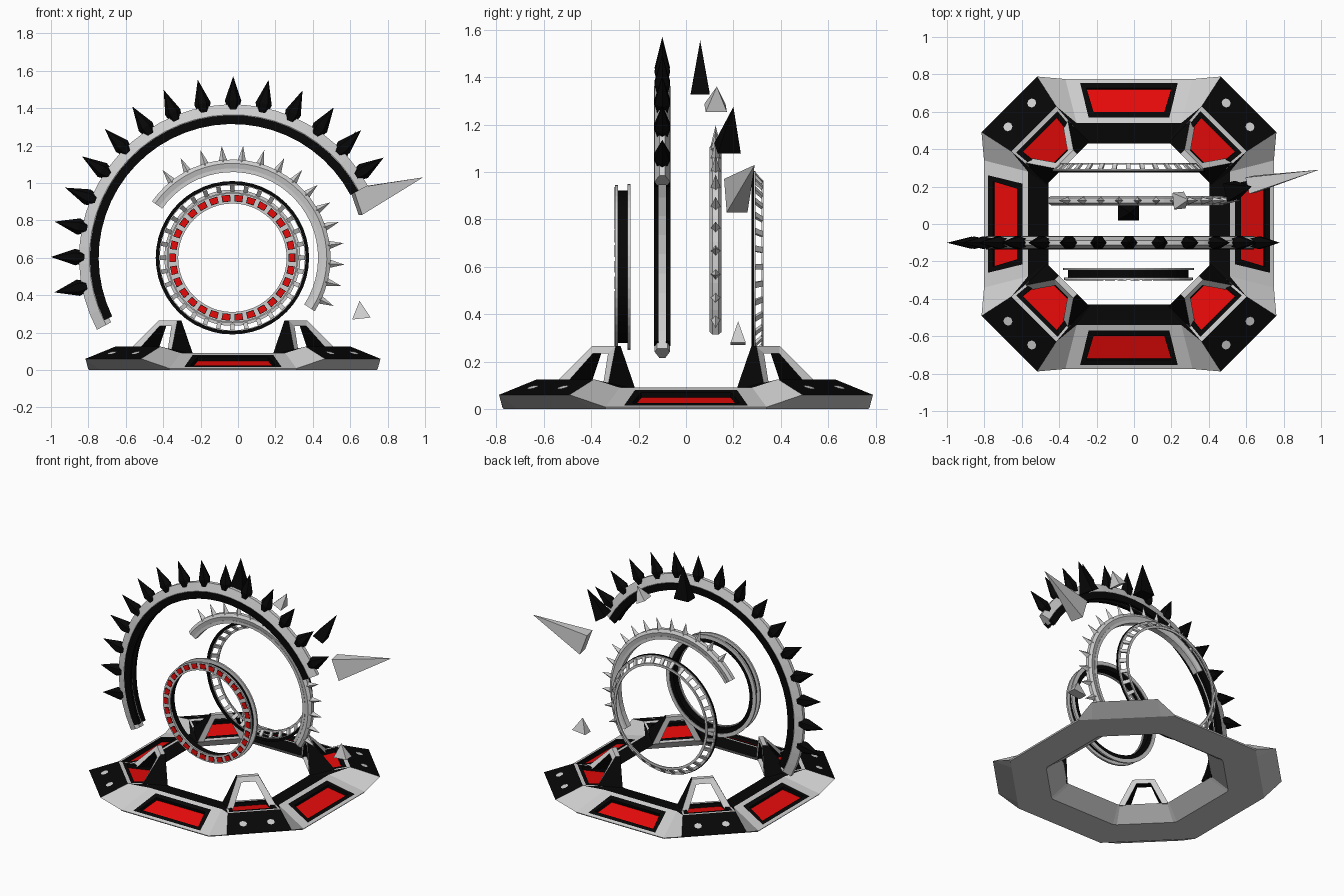
import bpy, bmesh, math
from mathutils import Vector

if "Cube" in bpy.data.objects:
    bpy.data.objects.remove(bpy.data.objects["Cube"])

CX, CZ = -0.03, 0.6          # shared axis of all rings


def mat(name, col):
    m = bpy.data.materials.new(name)
    m.diffuse_color = (*col, 1)
    m.use_nodes = True
    m.node_tree.nodes["Principled BSDF"].inputs["Base Color"].default_value = m.diffuse_color
    return m


GREY, BLACK, RED = 0, 1, 2
MATS = [mat("light_grey", (0.62, 0.62, 0.62)), mat("black", (0.002, 0.002, 0.002)),
        mat("red", (0.8, 0.003, 0.003))]


def finish(bm, name, fix=True):
    if fix:
        bmesh.ops.recalc_face_normals(bm, faces=bm.faces[:])
    me = bpy.data.meshes.new(name)
    bm.to_mesh(me)
    bm.free()
    for m in MATS:
        me.materials.append(m)
    ob = bpy.data.objects.new(name, me)
    bpy.context.collection.objects.link(ob)
    return ob


def polar(r, a, y):
    return Vector((CX + r * math.cos(a), y, CZ + r * math.sin(a)))


def lathe(name, profile, color, a0=0, a1=360, segs=48):
    """Sweep a closed (r, y) profile around the ring axis."""
    bm = bmesh.new()
    full = a1 - a0 >= 360
    rows = []
    for i in range(segs if full else segs + 1):
        a = math.radians(a0 + (a1 - a0) * i / segs)
        rows.append([bm.verts.new(polar(r, a, y)) for r, y in profile])
    n = len(profile)
    for i in range(segs):
        p, q = rows[i], rows[(i + 1) % len(rows)]
        for k in range(n):
            bm.faces.new((p[k], p[(k + 1) % n], q[(k + 1) % n], q[k]))
    if not full:
        bm.faces.new(rows[0])
        bm.faces.new(rows[-1])
    for f in bm.faces:
        f.material_index = color
    return finish(bm, name)


def rect(r0, r1, y0, y1):
    return [(r0, y0), (r1, y0), (r1, y1), (r0, y1)]


def blocks(name, profile, color, count, half_deg):
    """Short repeated swept blocks around the full ring."""
    bm = bmesh.new()
    for i in range(count):
        a = 2 * math.pi * i / count
        h = math.radians(half_deg)
        lo = [bm.verts.new(polar(r, a - h, y)) for r, y in profile]
        hi = [bm.verts.new(polar(r, a + h, y)) for r, y in profile]
        fs = [bm.faces.new(lo), bm.faces.new(hi)]
        for k in range(4):
            fs.append(bm.faces.new((lo[k], lo[(k + 1) % 4], hi[(k + 1) % 4], hi[k])))
        for f in fs:
            f.material_index = color
    return finish(bm, name)


def spikes(name, color, angles, y, levels, sides=6):
    """Faceted spikes pointing outward; levels are (radius, half width), then a tip."""
    bm = bmesh.new()
    for deg in angles:
        a = math.radians(deg)
        tang = Vector((-math.sin(a), 0, math.cos(a)))
        loops = []
        for r, w in levels[:-1]:
            c = polar(r, a, y)
            loops.append([bm.verts.new(c + tang * w * math.cos(t) + Vector((0, w * 0.85 * math.sin(t), 0)))
                          for t in (2 * math.pi * k / sides for k in range(sides))])
        tip = bm.verts.new(polar(levels[-1][0], a, y))
        bm.faces.new(loops[0])
        for k in range(sides):
            j = (k + 1) % sides
            for lo, hi in zip(loops, loops[1:]):
                bm.faces.new((lo[k], lo[j], hi[j], hi[k]))
            bm.faces.new((loops[-1][k], loops[-1][j], tip))
    for f in bm.faces:
        f.material_index = color
    return finish(bm, name)


def shard(name, color, base, tip, w, d):
    base, tip = Vector(base), Vector(tip)
    q = (tip - base).to_track_quat('Z', 'Y')
    bm = bmesh.new()
    b = [bm.verts.new(base + q @ Vector((sx * w, sy * d, 0)))
         for sx, sy in ((-1, -1), (1, -1), (1, 1), (-1, 1))]
    t = bm.verts.new(tip)
    bm.faces.new(b)
    for k in range(4):
        bm.faces.new((b[k], b[(k + 1) % 4], t))
    for f in bm.faces:
        f.material_index = color
    return finish(bm, name)


# ---- base ring: per quarter two side points and two corner points
def turn(p, k):
    x, y, z = p
    for _ in range(k):
        x, y = -y, x
    return Vector((x + CX + 0.003, y, z))


def diag(d, t, z):
    s = math.sqrt(0.5)
    return ((d - t) * s, (d + t) * s, z)


def base_loop(sx, sy, sz, d, t, z):
    quarter = [diag(d, -t, z), diag(d, t, z), (sx, sy, sz), (-sx, sy, sz)]
    return [turn(p, k) for k in range(4) for p in quarter]


bm = bmesh.new()
loops = [[bm.verts.new(p) for p in base_loop(*a)] for a in (
    (0.34, 0.77, 0.0, 0.785, 0.22, 0.0),       # bottom outer edge
    (0.34, 0.775, 0.008, 0.905, 0.21, 0.06),   # upper outer edge
    (0.28, 0.54, 0.09, 0.72, 0.17, 0.125),     # ridge
    (0.2, 0.43, 0.08, 0.46, 0.15, 0.085),      # inner edge
    (0.25, 0.54, 0.0, 0.565, 0.18, 0.0))]      # bottom inner edge
side_panels, corner_panels = [], []
for l in range(5):
    lo, hi = loops[l], loops[(l + 1) % 5]
    for i in range(16):
        j = (i + 1) % 16
        f = bm.faces.new((lo[i], lo[j], hi[j], hi[i]))
        kind = i % 4
        if l == 1 and kind == 0:
            f.material_index = BLACK
        elif l == 1 and kind == 2:
            side_panels.append(f)
        elif l == 2 and kind == 0:
            corner_panels.append(f)
        elif l == 2:
            f.material_index = BLACK
bmesh.ops.recalc_face_normals(bm, faces=bm.faces[:])
# recessed red panels in black surrounds; squeeze scales the panel along the rim
for faces, rim, border, squeeze in ((side_panels, 0.038, 0.042, 0.84),
                                    (corner_panels, 0.034, 0.036, 1.08)):
    bmesh.ops.inset_individual(bm, faces=faces, thickness=rim)
    for f in faces:
        f.material_index = BLACK
        n = f.normal
        along = Vector((-n.y, n.x, 0)).normalized()
        c = f.calc_center_median()
        for v in f.verts:
            v.co -= along * (v.co - c).dot(along) * (1 - squeeze)
    bmesh.ops.inset_individual(bm, faces=faces, thickness=border)
    r = bmesh.ops.inset_individual(bm, faces=faces, thickness=0.002, depth=-0.022)
    for f in r["faces"]:
        f.material_index = BLACK
    for f in faces:
        f.material_index = RED
finish(bm, "base_ring", fix=False)

# ---- leaning arches on the four corners
bm = bmesh.new()


def u_path(foot, top):
    return [(foot[0], -foot[1], foot[2]), (top[0], -top[1], top[2]), top, foot]


front_out = u_path((0.63, 0.165, 0.1), (0.49, 0.07, 0.265))
front_in = u_path((0.61, 0.115, 0.1), (0.51, 0.045, 0.235))
back_out = u_path((0.46, 0.16, 0.08), (0.46, 0.07, 0.265))
back_in = u_path((0.46, 0.118, 0.08), (0.46, 0.045, 0.235))
for q in range(4):
    fo, fi, bi, bo = [[bm.verts.new(turn(diag(*p), q)) for p in path]
                      for path in (front_out, front_in, back_in, back_out)]
    ring = (fo, fi, bi, bo)
    for s in range(4):          # front, hole, back, outer sides
        a, b = ring[s], ring[(s + 1) % 4]
        for k in range(3):
            f = bm.faces.new((a[k], a[k + 1], b[k + 1], b[k]))
            f.material_index = GREY if s in (0, 2) or (s == 3 and k == 1) else BLACK
    for k in (0, 3):
        bm.faces.new([p[k] for p in ring]).material_index = BLACK
finish(bm, "corner_arches")

# ---- bolts on the corner plates
bm = bmesh.new()
slope = Vector((0.185, 0, 0.065)).normalized()
for q in range(4):
    for t in (-0.09, 0.09):
        vs = []
        for k in range(8):
            a = 2 * math.pi * k / 8
            off = 0.025 * math.cos(a)
            d = 0.825 + off * slope.x
            z = 0.06 + (0.905 - d) * 0.351 + 0.004
            vs.append(bm.verts.new(turn(diag(d, t + 0.025 * math.sin(a), z), q)))
        f = bm.faces.new(vs)
        f.normal_update()
        if f.normal.z < 0:
            f.normal_flip()
finish(bm, "corner_bolts", fix=False)

# ---- large spiked arc
lathe("large_arc", [(0.735, -0.122), (0.765, -0.132), (0.82, -0.112), (0.82, -0.088),
                    (0.765, -0.068), (0.735, -0.078)], GREY, 28, 208, 28)
for n, y0 in (("front", -0.135), ("back", -0.085)):
    lathe("large_arc_rail_" + n, rect(0.715, 0.762, y0, y0 + 0.02), BLACK, 28, 206, 28)
spikes("large_spikes", BLACK, [33.5 + 11.25 * i for i in range(15)], -0.1,
       [(0.78, 0.026), (0.84, 0.044), (0.97, 0)])

# ---- small spiked arc
lathe("small_arc", [(0.475, 0.108), (0.505, 0.1), (0.525, 0.112), (0.525, 0.138),
                    (0.505, 0.15), (0.475, 0.142)], GREY, -33, 145, 28)
lathe("small_arc_liner", rect(0.458, 0.478, 0.105, 0.145), GREY, -33, 145, 28)
spikes("small_spikes", GREY, [-25.5 + 11 * i for i in range(15)], 0.125,
       [(0.515, 0.024), (0.6, 0)], 4)

# ---- front ring: two grey flanges, black channel, red tiles
lathe("front_ring_face", rect(0.29, 0.345, -0.3, -0.287), GREY)
lathe("front_ring_channel", rect(0.296, 0.322, -0.287, -0.245), BLACK)
lathe("front_ring_back_rim", rect(0.325, 0.35, -0.247, -0.235), GREY)
lathe("front_ring_back_plate", rect(0.296, 0.326, -0.245, -0.24), BLACK)
blocks("tile_surrounds", rect(0.301, 0.337, -0.3015, -0.299), BLACK, 30, 4.0)
blocks("red_tiles", rect(0.304, 0.334, -0.3025, -0.299), RED, 30, 3.5)

# ---- rear ladder ring: conical band with open windows
lathe("ladder_black_hoop", rect(0.392, 0.41, 0.276, 0.287), BLACK)
lathe("ladder_front_hoop", rect(0.388, 0.405, 0.285, 0.293), GREY)
lathe("ladder_back_hoop", rect(0.348, 0.364, 0.318, 0.327), GREY)
blocks("ladder_rungs", [(0.386, 0.288), (0.4, 0.293), (0.364, 0.325), (0.352, 0.32)],
       GREY, 32, 1.8)

# ---- loose shards
shard("long_grey_shard", GREY, (0.63, 0.21, 0.9), (0.99, 0.29, 1.03), 0.045, 0.075)
shard("side_black_shard", BLACK, (0.52, 0.175, 1.1), (0.63, 0.2, 1.275), 0.05, 0.04)
shard("top_black_shard", BLACK, (-0.03, 0.06, 1.33), (-0.02, 0.06, 1.555), 0.04, 0.056)
shard("small_grey_shard", GREY, (0.24, 0.125, 1.27), (0.29, 0.13, 1.36), 0.045, 0.035)
shard("low_grey_shard", GREY, (0.66, 0.22, 0.275), (0.65, 0.22, 0.37), 0.032, 0.05)
